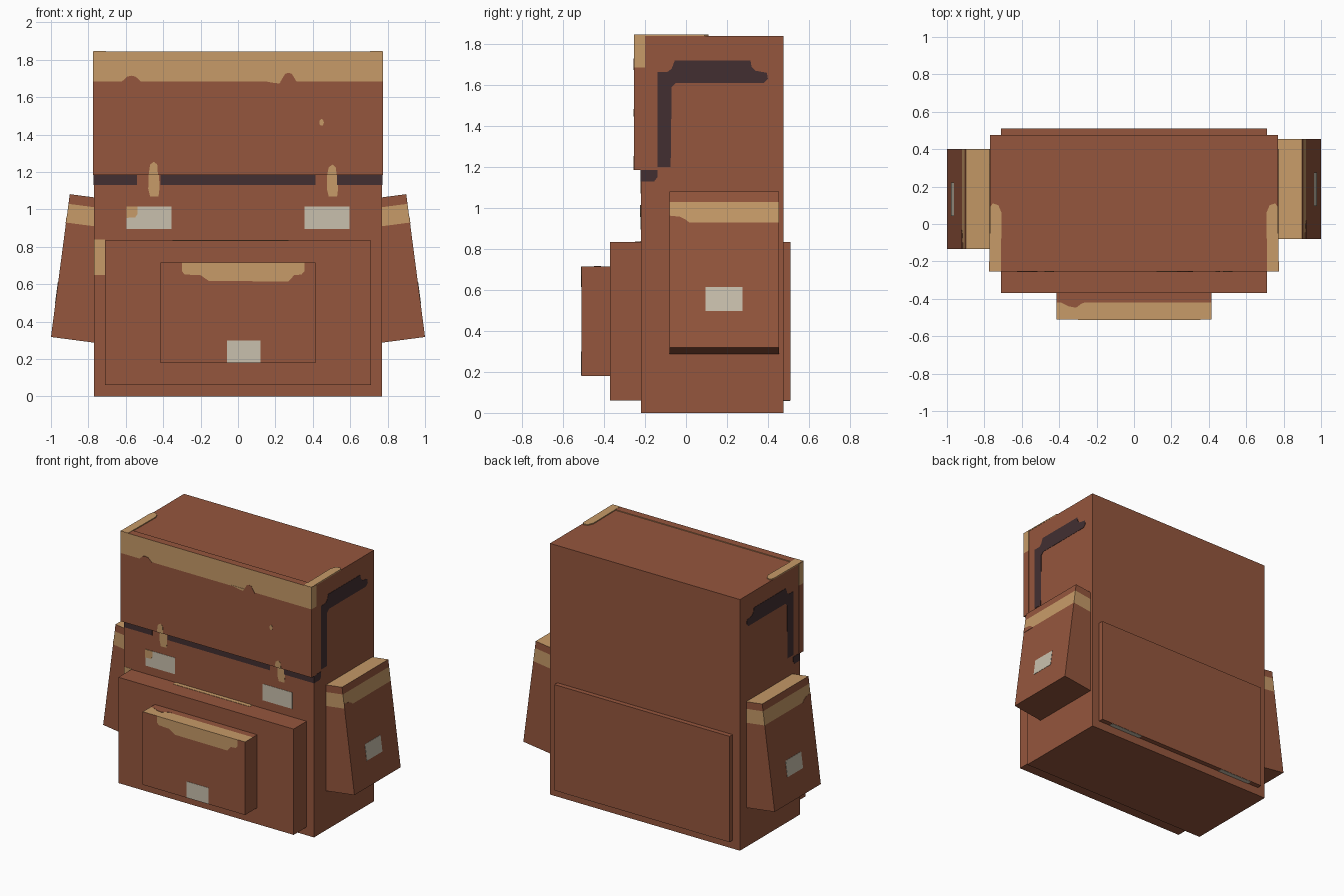
import bpy
import bmesh
from math import radians, cos, sin, pi
from mathutils import Matrix, Vector

if "Cube" in bpy.data.objects:
    bpy.data.objects.remove(bpy.data.objects["Cube"], do_unlink=True)


def material(name, rgb):
    lin = [((c / 255 + 0.055) / 1.055) ** 2.4 for c in rgb]
    m = bpy.data.materials.new(name)
    m.use_nodes = True
    m.diffuse_color = (*lin, 1)
    bsdf = m.node_tree.nodes["Principled BSDF"]
    bsdf.inputs["Base Color"].default_value = (*lin, 1)
    bsdf.inputs["Roughness"].default_value = 0.9
    return m


BROWN = material("brown leather", (149, 86, 61))
TAN = material("tan trim", (199, 155, 104))
DARK = material("dark strap", (66, 47, 49))
GREY = material("grey buckle", (201, 192, 173))
IDENT = Matrix.Identity(4)
MIRROR = Matrix.Scale(-1, 4, (1, 0, 0))


def finish(name, bm, mats, matrix=IDENT):
    bm.transform(matrix)
    bmesh.ops.recalc_face_normals(bm, faces=bm.faces)
    me = bpy.data.meshes.new(name)
    bm.to_mesh(me)
    bm.free()
    for m in mats:
        me.materials.append(m)
    ob = bpy.data.objects.new(name, me)
    bpy.context.collection.objects.link(ob)
    return ob


def box(name, x, y, z, cuts=(), tan_rule=None, matrix=IDENT):
    """Box between ranges, cut by (axis, position) planes; tan where the rule holds."""
    bm = bmesh.new()
    bmesh.ops.create_cube(bm, size=1)
    for v in bm.verts:
        v.co = [r[0] if c < 0 else r[1] for c, r in zip(v.co, (x, y, z))]
    for axis, pos in cuts:
        n = Vector((0, 0, 0))
        n[axis] = 1
        bmesh.ops.bisect_plane(bm, geom=bm.verts[:] + bm.edges[:] + bm.faces[:],
                               plane_co=n * pos, plane_no=n)
    if tan_rule:
        for f in bm.faces:
            f.material_index = int(tan_rule(f.calc_center_median()))
    return finish(name, bm, (BROWN, TAN), matrix)


def plate(name, mat, axis, pos, pts, matrix=IDENT, t=0.002):
    """Thin painted patch: polygon in the plane at pos on the given axis."""
    bm = bmesh.new()
    loops = []
    for d in (-t, t):
        loop = []
        for p in pts:
            co = list(p)
            co.insert(axis, pos + d)
            loop.append(bm.verts.new(co))
        loops.append(loop)
        bm.faces.new(loop)
    a, b = loops
    for i in range(len(pts)):
        j = (i + 1) % len(pts)
        bm.faces.new((a[i], a[j], b[j], b[i]))
    return finish(name, bm, (mat,), matrix)


def rect(u0, u1, v0, v1):
    return [(u0, v0), (u1, v0), (u1, v1), (u0, v1)]


def oval(u, v, ru, rv, n=12):
    return [(u + ru * cos(2 * pi * i / n), v + rv * sin(2 * pi * i / n)) for i in range(n)]


# Main volumes
BODY_Y, FLAP_Y, SMALL_Y = -0.22, -0.255, -0.51
box("body", (-0.77, 0.77), (BODY_Y, 0.475), (0, 1.84))
box("pocket_and_back_pad", (-0.71, 0.71), (-0.37, 0.51), (0.06, 0.835))
box("small_front_pocket", (-0.415, 0.415), (SMALL_Y, -0.36), (0.18, 0.715),
    [(1, -0.42)], lambda c: c.z > 0.71 and c.y < -0.42)
box("top_flap", (-0.775, 0.775), (FLAP_Y, -0.2), (1.185, 1.845),
    [(2, 1.685)], lambda c: 1.685 < c.z < 1.84)

# Flap details
for u, w, top in ((-0.57, 0.055, 1.715), (0.27, 0.045, 1.73)):
    plate("flap_trim_bump", BROWN, 1, FLAP_Y,
          [(u - w, 1.68), (u + w, 1.68), (u + w * 0.4, top - 0.005), (u, top), (u - w * 0.4, top - 0.005)])
plate("flap_trim_dip", TAN, 1, FLAP_Y,
      [(0.12, 1.69), (0.18, 1.678), (0.22, 1.673), (0.235, 1.69)])
plate("flap_stud", TAN, 1, FLAP_Y, oval(0.447, 1.465, 0.012, 0.018))

# Dark seam under the flap and tan closing straps
for u0, u1 in ((-0.77, -0.54), (-0.415, 0.415), (0.53, 0.77)):
    plate("flap_seam", DARK, 1, BODY_Y, rect(u0, u1, 1.13, 1.19))
for u, top in ((-0.45, 1.255), (0.505, 1.24)):
    plate("strap_end", TAN, 1, FLAP_Y,
          [(u - 0.028, 1.185), (u + 0.022, 1.185), (u + 0.018, top - 0.015),
           (u, top), (u - 0.02, top - 0.015)])
    plate("strap", TAN, 1, BODY_Y,
          [(u - 0.028, 1.19), (u - 0.03, 1.11), (u - 0.02, 1.07), (u + 0.025, 1.07),
           (u + 0.03, 1.11), (u + 0.028, 1.19)])

# Buckles and trim on the body front
for m in (IDENT, MIRROR):
    plate("body_buckle", GREY, 1, BODY_Y, rect(0.355, 0.595, 0.895, 1.015), m)
    plate("pad_buckle", GREY, 2, 0.06, rect(0.355, 0.62, 0.475, 0.508), m)
plate("buckle_corner", TAN, 1, BODY_Y,
      [(-0.595, 0.955), (-0.55, 0.957), (-0.537, 0.975), (-0.537, 1.015), (-0.595, 1.015)], t=0.004)
plate("body_edge_trim", TAN, 1, BODY_Y, rect(-0.77, -0.71, 0.65, 0.84))

# Front pocket details
plate("pocket_top_trim", TAN, 2, 0.835, rect(-0.35, 0.27, -0.25, BODY_Y))
plate("small_pocket_trim", TAN, 1, SMALL_Y,
      [(-0.3, 0.715), (-0.3, 0.67), (-0.285, 0.652), (-0.2, 0.648), (-0.155, 0.617), (0.27, 0.615),
       (0.3, 0.648), (0.34, 0.652), (0.355, 0.67), (0.355, 0.715)])
plate("small_pocket_notch", BROWN, 2, 0.715,
      [(-0.4, -0.415), (-0.35, -0.44), (-0.31, -0.448), (-0.28, -0.425), (-0.25, -0.415)])
plate("small_pocket_buckle", GREY, 1, SMALL_Y, rect(-0.06, 0.12, 0.182, 0.3))

# Both sides: handle strap, seam end, top corner trim and tilted pocket
for m, side, y0 in ((IDENT, "left", -0.08), (MIRROR, "right", -0.133)):
    plate(side + "_strap", DARK, 0, 0.77,
          [(-0.14, 1.2), (-0.075, 1.2), (-0.07, 1.59), (-0.05, 1.61), (0.38, 1.61), (0.4, 1.63),
           (0.395, 1.66), (0.34, 1.67), (0.32, 1.69), (0.315, 1.72), (-0.055, 1.72),
           (-0.07, 1.68), (-0.09, 1.665), (-0.14, 1.665)], m)
    plate(side + "_seam_end", DARK, 0, 0.77,
          [(-0.22, 1.13), (-0.155, 1.13), (-0.14, 1.15), (-0.14, 1.185), (-0.22, 1.185)], m)
    plate(side + "_corner_trim", TAN, 2, 1.843,
          [(0.773, -0.254), (0.77, 0.09), (0.755, 0.11), (0.725, 0.1), (0.708, 0.06), (0.712, -0.254)],
          m, 0.004)

    tilt = m @ Matrix.Translation((1.0, y0, 0.318)) @ Matrix.Rotation(radians(-7.5), 4, "Y")
    box(side + "_pocket", (-0.255, 0), (0, 0.535), (0, 0.77), [(2, 0.617), (2, 0.718)],
        lambda c: 0.617 < c.z < 0.718 or c.z > 0.769, tilt)
    plate(side + "_pocket_notch", BROWN, 0, 0,
          [(0, 0.612), (0.1, 0.612), (0.08, 0.63), (0.05, 0.645), (0, 0.65)], tilt)
    plate(side + "_pocket_buckle", GREY, 0, 0, rect(0.175, 0.355, 0.18, 0.298), tilt)
